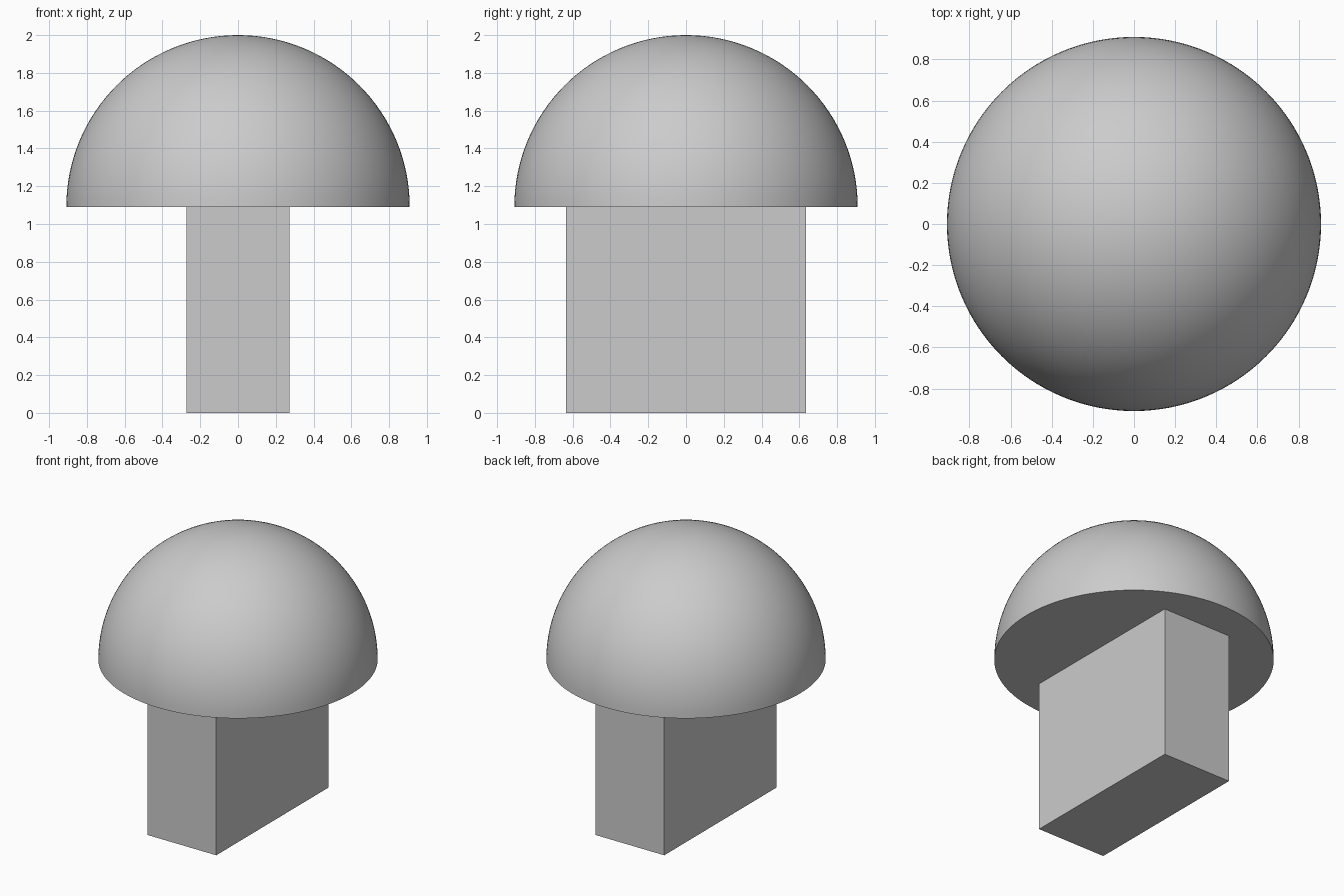
import bpy
import bmesh
import math
from mathutils import Matrix

UNIT = 1 / 11
RADIUS = 10 * UNIT
STEM_SIZE = (6 * UNIT, 14 * UNIT, 12 * UNIT)
STEM_HEIGHT = STEM_SIZE[2]

cube = bpy.data.objects.get("Cube")
if cube:
    bpy.data.objects.remove(cube, do_unlink=True)

grey = bpy.data.materials.new("light grey")
grey.use_nodes = True
grey.diffuse_color = (0.6, 0.6, 0.6, 1)
grey.node_tree.nodes["Principled BSDF"].inputs["Base Color"].default_value = grey.diffuse_color


def add_part(name, bm, z):
    """Turn a bmesh into a named grey object at height z."""
    mesh = bpy.data.meshes.new(name)
    bm.to_mesh(mesh)
    bm.free()
    mesh.materials.append(grey)
    obj = bpy.data.objects.new(name, mesh)
    obj.location.z = z
    bpy.context.collection.objects.link(obj)
    return obj


# Rectangular stem
bm = bmesh.new()
bmesh.ops.create_cube(bm, size=1, matrix=Matrix.Diagonal((*STEM_SIZE, 1)))
add_part("stem", bm, STEM_HEIGHT / 2)

# Dome cap: upper half of a sphere, closed with a flat underside
bm = bmesh.new()
bmesh.ops.create_uvsphere(bm, u_segments=128, v_segments=64, radius=RADIUS)
bmesh.ops.bisect_plane(bm, geom=bm.verts[:] + bm.edges[:] + bm.faces[:], dist=1e-5,
                       plane_co=(0, 0, 0), plane_no=(0, 0, 1), clear_inner=True)
rim = [e for e in bm.edges if e.is_boundary]
bmesh.ops.contextual_create(bm, geom=rim)
bmesh.ops.recalc_face_normals(bm, faces=bm.faces[:])
cap = add_part("dome_cap", bm, STEM_HEIGHT)

# Smooth the dome while keeping the rim crisp
bpy.ops.object.select_all(action="DESELECT")
cap.select_set(True)
bpy.context.view_layer.objects.active = cap
bpy.ops.object.shade_smooth_by_angle(angle=math.radians(30))
